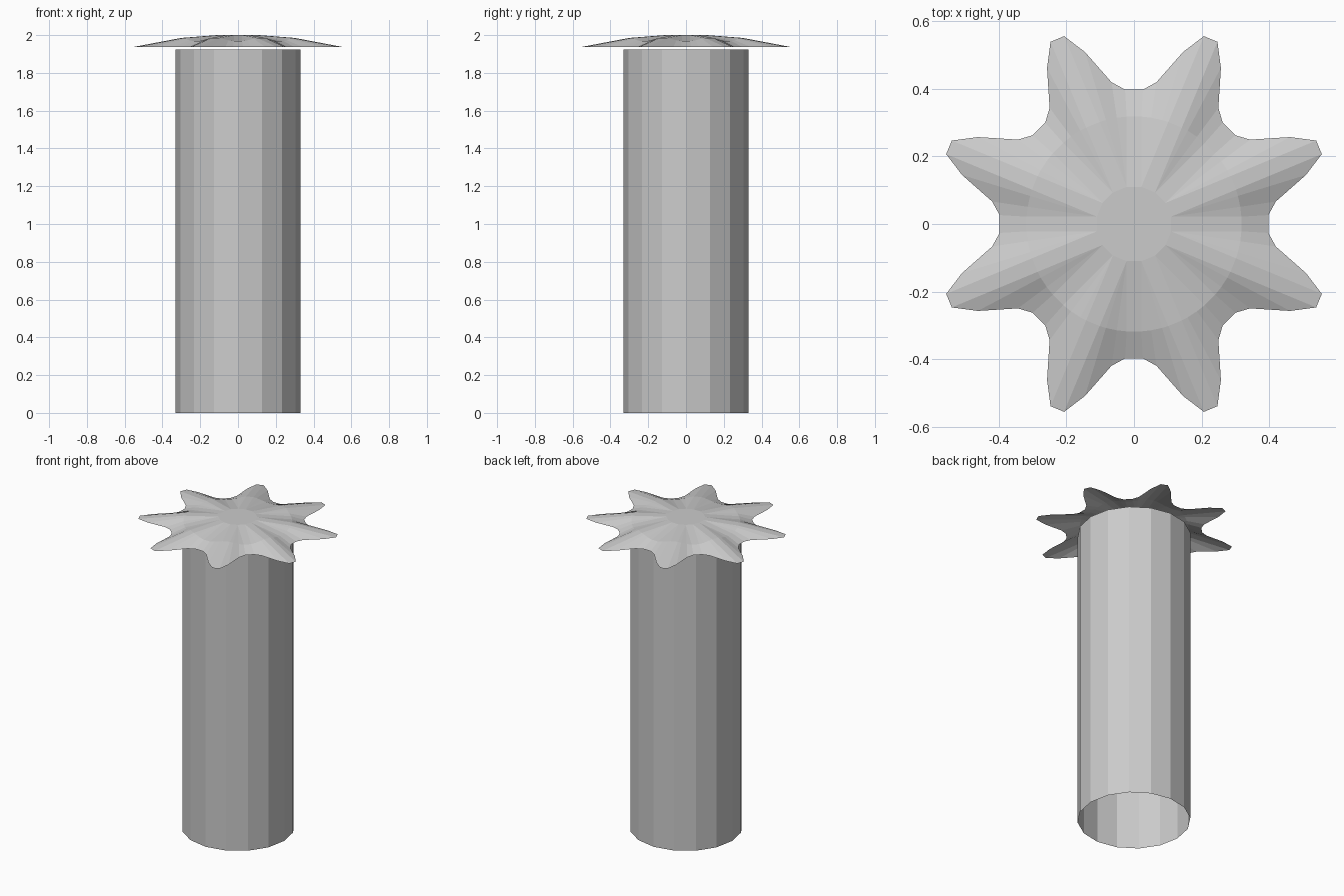
import bpy, bmesh
from math import sin, cos, radians

old = bpy.data.objects.get("Cube")
if old:
    bpy.data.objects.remove(old, do_unlink=True)

grey = bpy.data.materials.new("light grey")
grey.use_nodes = True
grey.diffuse_color = (0.6, 0.6, 0.6, 1)
grey.node_tree.nodes["Principled BSDF"].inputs["Base Color"].default_value = (0.6, 0.6, 0.6, 1)


def finish(name, bm):
    mesh = bpy.data.meshes.new(name)
    bm.to_mesh(mesh)
    bm.free()
    mesh.materials.append(grey)
    obj = bpy.data.objects.new(name, mesh)
    bpy.context.collection.objects.link(obj)
    return obj


def ring(bm, points):
    return [bm.verts.new((r * cos(a), r * sin(a), z)) for r, a, z in points]


def bridge(bm, low, high):
    n = len(low)
    for i in range(n):
        j = (i + 1) % n
        bm.faces.new((low[i], low[j], high[j], high[i]))


# Open sixteen-sided tube
SIDES = 16
bm = bmesh.new()
low, high = [ring(bm, [(0.33, radians(360 * i / SIDES), z) for i in range(SIDES)])
             for z in (0, 1.925)]
bridge(bm, low, high)
finish("tube", bm)

# Eight-petal cap: half a petal as (rim angle, rim radius, middle angle, middle height)
HALF = [(2.1, 0.592, 3.9, 1.985), (6.6, 0.528, 7.4, 1.981),
        (13.5, 0.424, 13.3, 1.973), (18.7, 0.398, 18.6, 1.968)]
rim, middle, crown = [], [], []
for k in range(8):
    centre = 22.5 + 45 * k
    for side, half in ((-1, HALF[::-1]), (1, HALF)):
        for angle, radius, mid_angle, mid_z in half:
            rim.append((radius, radians(centre + side * angle), 1.937))
            middle.append((0.318, radians(centre + side * mid_angle), mid_z))
            crown.append((0.112, radians(centre + side * 11.25), 2.0))

bm = bmesh.new()
rim, middle, crown = [ring(bm, p) for p in (rim, middle, crown)]
bridge(bm, rim, middle)
bridge(bm, middle, crown)
bm.faces.new(crown)
# Each crown corner gathers four facets
bmesh.ops.remove_doubles(bm, verts=bm.verts[:], dist=0.0005)
finish("petal_cap", bm)
